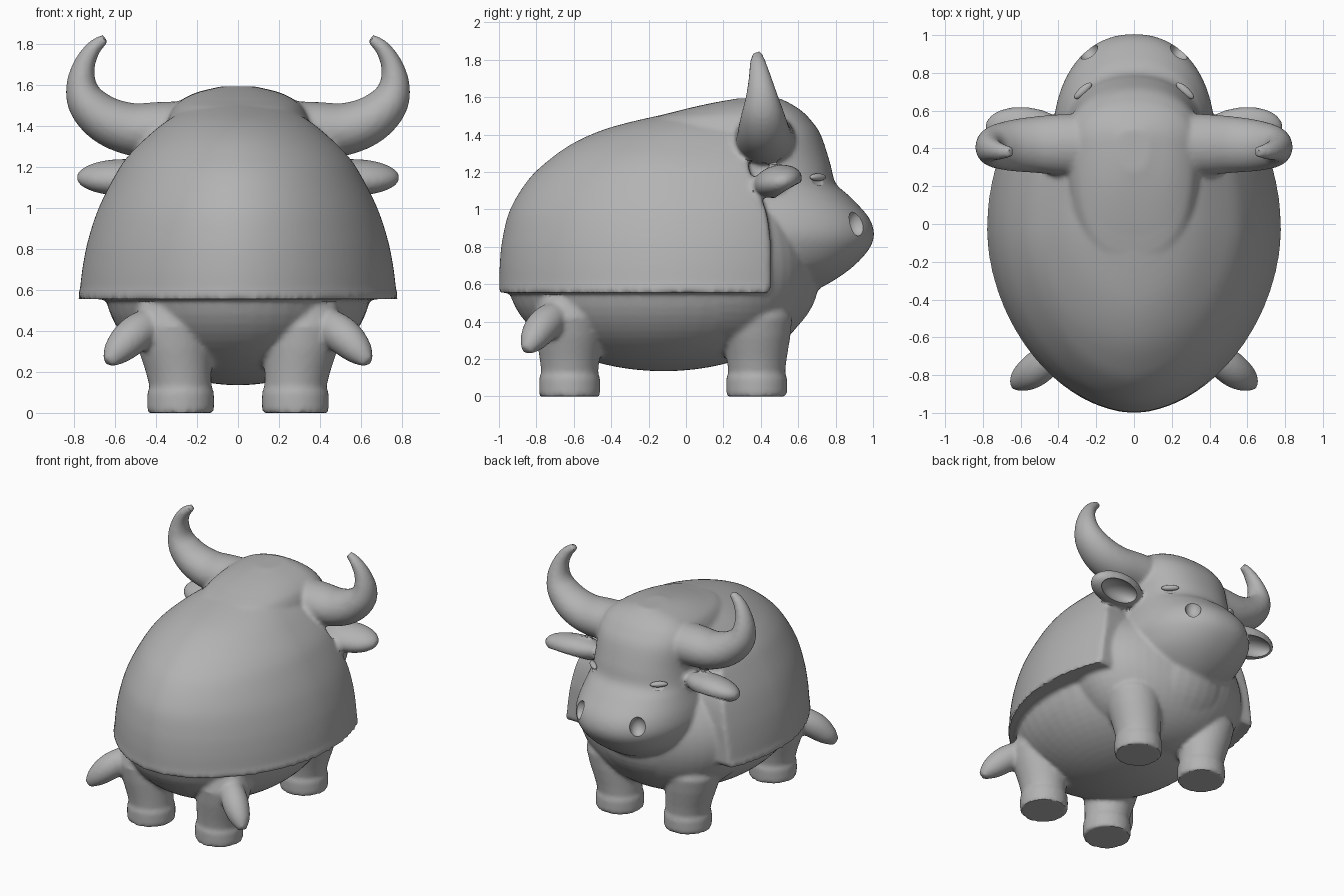
import bpy, bmesh, math
from mathutils import Vector, Matrix

if "Cube" in bpy.data.objects:
    bpy.data.objects.remove(bpy.data.objects["Cube"])

grey = bpy.data.materials.new("clay grey")
grey.diffuse_color = (0.45, 0.45, 0.45, 1)
grey.use_nodes = True
grey.node_tree.nodes["Principled BSDF"].inputs["Base Color"].default_value = grey.diffuse_color


def spline(rows, k=5):
    """Catmull-Rom resampling of rows of any length."""
    p = [Vector(r) for r in rows]
    p = [2 * p[0] - p[1]] + p + [2 * p[-1] - p[-2]]
    out = []
    for a, b, c, d in zip(p, p[1:], p[2:], p[3:]):
        for i in range(k):
            t = i / k
            out.append(0.5 * (2 * b + (c - a) * t + (2 * a - 5 * b + 4 * c - d) * t * t
                              + (3 * b - a - 3 * c + d) * t ** 3))
    return out + [p[-2]]


def loft(bm, rings):
    """Skin closed rings and cap both ends."""
    vs = [[bm.verts.new(c) for c in ring] for ring in rings]
    n = len(vs[0])
    for a, b in zip(vs, vs[1:]):
        for i in range(n):
            bm.faces.new((a[i], a[(i + 1) % n], b[(i + 1) % n], b[i]))
    bm.faces.new(vs[0][::-1])
    bm.faces.new(vs[-1])


def section(z, w, back, front, yc, pb, pf, cut=9, n=128):
    """Horizontal superellipse with its own exponent at back and front, cut flat at y = cut."""
    ring = []
    for i in range(n):
        c, s = math.cos(2 * math.pi * i / n), math.sin(2 * math.pi * i / n)
        p = pf if s > 0 else pb
        ry = front - yc if s > 0 else yc - back
        ring.append((math.copysign(abs(c) ** (2 / p), c) * w,
                     min(cut, yc + math.copysign(abs(s) ** (2 / p), s) * ry), z))
    return ring


def tube(bm, pts, sx, wide=1.0, n=32):
    """Tapered tube along (x, y, z, radius) points, mirrored by sx."""
    pts = spline(pts)
    rings = []
    for i, q in enumerate(pts):
        t = (pts[min(i + 1, len(pts) - 1)] - pts[max(i - 1, 0)]).to_3d().normalized()
        u = t.cross(Vector((0, 1, 0))).normalized()
        v = u.cross(t)
        ring = []
        for j in range(n):
            a = 2 * math.pi * j / n
            c = q.to_3d() + q[3] * (u * math.cos(a) + v * wide * math.sin(a))
            ring.append((c.x * sx, c.y, c.z))
        rings.append(ring)
    loft(bm, rings)


def ball(bm, c, r, turn=0, sx=1, tilt=0):
    m = (Matrix.Translation((c[0] * sx, c[1], c[2]))
         @ Matrix.Rotation(math.radians(turn) * sx, 4, 'Z')
         @ Matrix.Rotation(math.radians(tilt), 4, 'X') @ Matrix.Diagonal((*r, 1)))
    bmesh.ops.create_uvsphere(bm, u_segments=48, v_segments=32, radius=1, matrix=m)


def make(name, bm):
    bmesh.ops.recalc_face_normals(bm, faces=bm.faces)
    me = bpy.data.meshes.new(name)
    bm.to_mesh(me)
    bm.free()
    me.materials.append(grey)
    me.polygons.foreach_set("use_smooth", [True] * len(me.polygons))
    ob = bpy.data.objects.new(name, me)
    bpy.context.collection.objects.link(ob)
    return ob


bm = bmesh.new()

# belly and chest
ball(bm, (0, -0.12, 0.62), (0.65, 0.83, 0.485))
ball(bm, (0, 0.24, 0.68), (0.65, 0.455, 0.49))

# blanket draped over the back: z, half width, back, front edge
cover = [(0.60, 0.772, -0.998, 0.453), (0.72, 0.757, -0.995, 0.453), (0.85, 0.73, -0.98, 0.45),
         (1.0, 0.68, -0.94, 0.425), (1.15, 0.605, -0.85, 0.36), (1.25, 0.54, -0.75, 0.33),
         (1.35, 0.44, -0.61, 0.32), (1.43, 0.34, -0.43, 0.31), (1.49, 0.23, -0.2, 0.3),
         (1.52, 0.12, -0.04, 0.25)]
rows = [(0.555, 0.78, -1.0, 0.44), (0.585, 0.778, -1.0, 0.453)] + spline(cover)
loft(bm, [section(z, w, back, 0.95, min(-0.03 + max(0, z - 1.3) * 0.4, 0.06), 1.85, 2, cut)
          for z, w, back, cut in rows])

# head with muzzle, its crown running back into the hump: z, half width, back, front
head = [(0.55, 0.14, 0.2, 0.66), (0.62, 0.27, 0.1, 0.79), (0.70, 0.36, 0, 0.90),
        (0.79, 0.41, 0, 0.98), (0.87, 0.43, 0, 1.005), (0.96, 0.42, 0, 0.975),
        (1.07, 0.39, 0, 0.875), (1.14, 0.375, -0.05, 0.80), (1.25, 0.36, -0.15, 0.77),
        (1.40, 0.355, -0.28, 0.72), (1.48, 0.325, -0.2, 0.665), (1.525, 0.28, -0.05, 0.62),
        (1.565, 0.2, 0.12, 0.56), (1.594, 0.08, 0.28, 0.5)]
loft(bm, [section(*r, 0.43, 2.5, 2.2) for r in spline(head)])

horn = [(0.25, 0.42, 1.38, 0.142), (0.38, 0.42, 1.38, 0.138), (0.52, 0.42, 1.385, 0.128),
        (0.645, 0.415, 1.43, 0.116), (0.733, 0.41, 1.51, 0.098), (0.764, 0.405, 1.6, 0.075),
        (0.750, 0.395, 1.7, 0.053), (0.705, 0.385, 1.78, 0.038), (0.648, 0.382, 1.83, 0.024)]
tail = [(0.34, -0.60, 0.48, 0.04), (0.44, -0.70, 0.43, 0.08), (0.52, -0.77, 0.37, 0.09),
        (0.59, -0.82, 0.30, 0.07), (0.635, -0.855, 0.245, 0.03)]
# leg profile: z, radius, outward shift
leg = [(0, 0.16, 0), (0.02, 0.163, 0), (0.1, 0.163, 0), (0.125, 0.151, 0), (0.2, 0.16, 0.01),
       (0.32, 0.18, 0.03), (0.42, 0.19, 0.045), (0.52, 0.16, 0.05)]
for sx in (1, -1):
    tube(bm, horn, sx, 1.17)
    tube(bm, tail, sx)
    # ears
    ball(bm, (0.565, 0.49, 1.15), (0.225, 0.13, 0.085), 8, sx, 15)
    # front and back legs
    for y in (0.378, -0.622):
        loft(bm, [[(sx * (0.28 + s) + r * math.cos(a * math.pi / 20),
                    y + r * math.sin(a * math.pi / 20), z) for a in range(40)]
                  for z, r, s in leg])

bull = make("bull_body", bm)

# cutters for nostrils, eye slots and ear hollows
bm = bmesh.new()
for sx in (1, -1):
    ball(bm, (0.245, 0.92, 0.93), (0.055, 0.06, 0.072), -30, sx)
    ball(bm, (0.275, 0.715, 1.16), (0.065, 0.025, 0.033), -42, sx)
    ball(bm, (0.59, 0.56, 1.09), (0.16, 0.10, 0.075), 8, sx, -20)
cutter = make("face_cutter", bm)
cutter.hide_render = True

# fuse the parts into one soft skin, then carve it
mod = bull.modifiers.new("fuse", 'REMESH')
mod.mode = 'VOXEL'
mod.voxel_size = 0.015
mod.use_smooth_shade = True
mod = bull.modifiers.new("soften", 'SMOOTH')
mod.factor = 0.5
mod.iterations = 4
mod = bull.modifiers.new("carve", 'BOOLEAN')
mod.operation = 'DIFFERENCE'
mod.solver = 'EXACT'
mod.object = cutter
bpy.context.view_layer.objects.active = bull
bull.select_set(True)
for name in ("fuse", "soften", "carve"):
    bpy.ops.object.modifier_apply(modifier=name)
bpy.data.objects.remove(cutter)
bpy.ops.object.shade_smooth_by_angle(angle=math.radians(40))

# half-closed eyelids
bm = bmesh.new()
for sx in (1, -1):
    ball(bm, (0.27, 0.705, 1.172), (0.06, 0.022, 0.02), -42, sx)
make("eyelids", bm)
